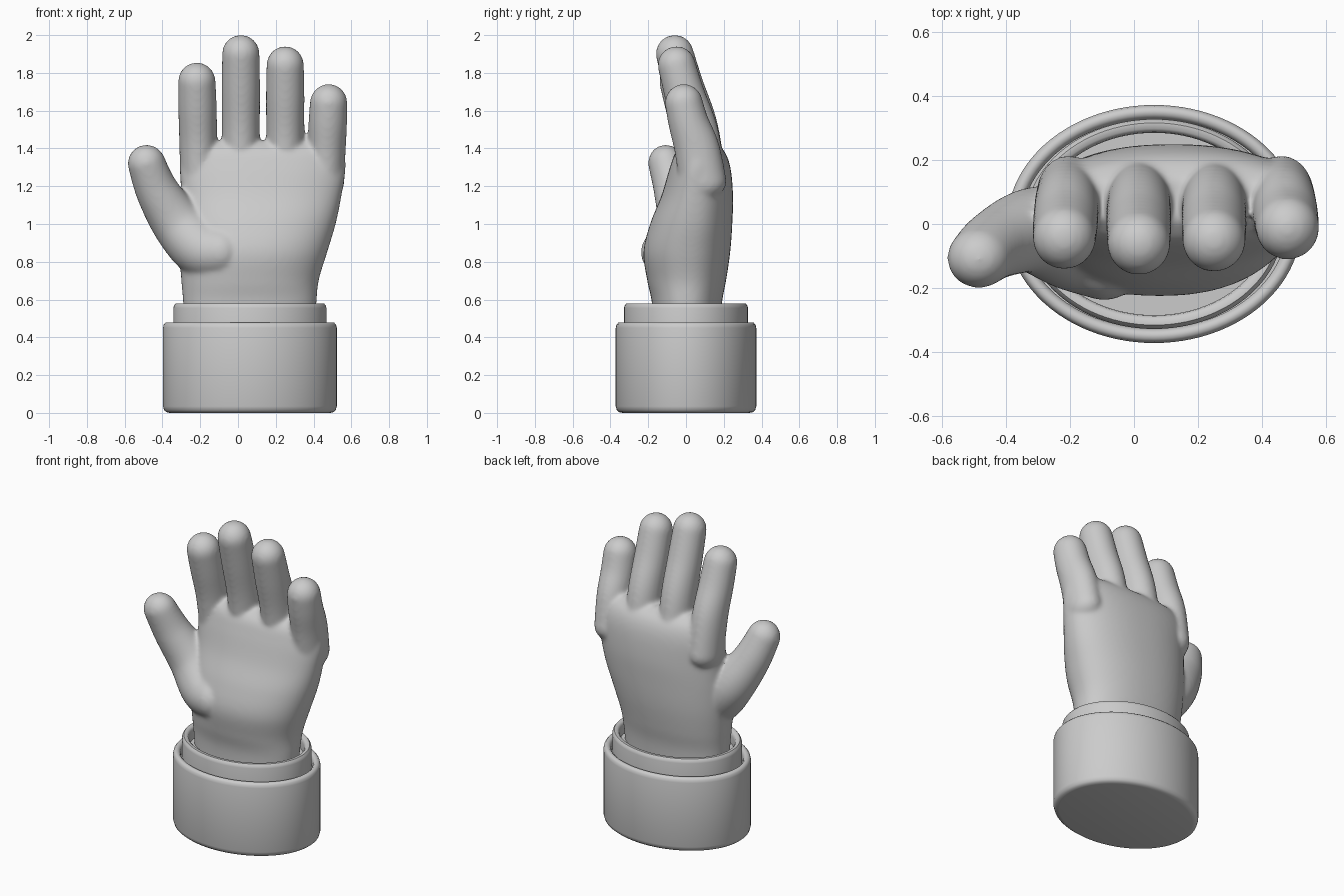
import bpy, bmesh, math
from mathutils import Vector

if "Cube" in bpy.data.objects:
    bpy.data.objects.remove(bpy.data.objects["Cube"])

grey = bpy.data.materials.new("soft grey")
grey.diffuse_color = (0.6, 0.6, 0.6, 1)
grey.use_nodes = True
grey.node_tree.nodes["Principled BSDF"].inputs["Base Color"].default_value = grey.diffuse_color


def spline(rows, steps=6):
    """Catmull-Rom resampling of rows of numbers."""
    out = []
    for i in range(len(rows) - 1):
        a, b = rows[max(i - 1, 0)], rows[i]
        c, d = rows[i + 1], rows[min(i + 2, len(rows) - 1)]
        for s in range(steps):
            t = s / steps
            out.append([0.5 * (2 * q + (r - p) * t + (2 * p - 5 * q + 4 * r - w) * t * t
                               + (3 * q - p - 3 * r + w) * t ** 3)
                        for p, q, r, w in zip(a, b, c, d)])
    return out + [list(rows[-1])]


def loft(bm, rings):
    """Skin a list of closed point loops and cap both ends."""
    loops = [[bm.verts.new(p) for p in ring] for ring in rings]
    n = len(loops[0])
    for lo, hi in zip(loops, loops[1:]):
        for i in range(n):
            j = (i + 1) % n
            bm.faces.new((lo[i], lo[j], hi[j], hi[i]))
    bm.faces.new(loops[0][::-1])
    bm.faces.new(loops[-1])


def finish(bm, name):
    bmesh.ops.recalc_face_normals(bm, faces=bm.faces)
    mesh = bpy.data.meshes.new(name)
    bm.to_mesh(mesh)
    bm.free()
    obj = bpy.data.objects.new(name, mesh)
    bpy.context.collection.objects.link(obj)
    mesh.materials.append(grey)
    bpy.ops.object.select_all(action='DESELECT')
    obj.select_set(True)
    bpy.context.view_layer.objects.active = obj
    return obj


def digit(bm, rows, n=32):
    """Round-ended tube along rows of x, y, z, width radius, depth radius."""
    pts = spline(rows)
    rings = []

    def ring(c, d, rx, ry):
        u = Vector((0, 1, 0)).cross(d).normalized()
        v = d.cross(u)
        rings.append([c + u * rx * math.cos(2 * math.pi * k / n)
                      + v * ry * math.sin(2 * math.pi * k / n) for k in range(n)])

    def dome(row, d, side, order):
        for k in order:
            a = k * math.pi / 2 / 8.15
            ring(Vector(row[:3]) + d * side * row[3] * math.sin(a), d,
                 row[3] * math.cos(a), row[4] * math.cos(a))

    cs = [Vector(p[:3]) for p in pts]
    dirs = [(cs[min(i + 1, len(cs) - 1)] - cs[max(i - 1, 0)]).normalized()
            for i in range(len(cs))]
    dome(pts[0], dirs[0], -1, range(8, 0, -1))
    for p, c, d in zip(pts, cs, dirs):
        ring(c, d, p[3], p[4])
    dome(pts[-1], dirs[-1], 1, range(1, 9))
    loft(bm, rings)


# Palm and wrist: z, left, right, middle y, front y, back y
palm = [(.42, -.28, .40, .0, -.175, .18), (.58, -.29, .415, .0, -.18, .19),
        (.70, -.30, .427, .01, -.205, .212), (.85, -.31, .472, .02, -.225, .234),
        (1.0, -.305, .517, .04, -.19, .245), (1.15, -.30, .548, .05, -.13, .249),
        (1.3, -.308, .57, .06, -.085, .235), (1.39, -.295, .555, .065, -.05, .2),
        (1.44, -.25, .5, .07, .01, .14)]
bm = bmesh.new()
rings = []
for z, x0, x1, ym, yf, yb in spline(palm):
    ring = []
    for k in range(64):
        a = 2 * math.pi * k / 64
        c, s = math.cos(a), math.sin(a)
        depth = yb - ym if s > 0 else ym - yf
        ring.append(((x0 + x1) / 2 + (x1 - x0) / 2 * math.copysign(abs(c) ** .9, c),
                     ym + depth * math.copysign(abs(s) ** .9, s), z))
    rings.append(ring)
loft(bm, rings)

# Four fingers: base x, tip x, tip y, tip height
for bx, tx, ty, top in ((-.205, -.218, -.042, 1.858), (.015, .015, -.06, 2.004),
                        (.25, .25, -.05, 1.944), (.462, .48, -.012, 1.744)):
    z = top - .102
    base = 1.22

    def at(t, y, rx, ry):
        return (bx + (tx - bx) * t, y, base + (z - base) * t, rx, ry)

    digit(bm, [at(0, .09, .1, .125), at(.42, .06 + ty * .15, .101, .12),
               at(.75, .02 + ty * .55, .102, .107), at(1, ty, .099, .1)])

# Thumb with its fleshy base
digit(bm, [(-.09, -.055, .85, .15, .185), (-.19, -.045, .87, .155, .165),
           (-.315, -.02, 1.0, .14, .135), (-.425, -.06, 1.17, .115, .11),
           (-.484, -.105, 1.32, .1, .095)])

hand = finish(bm, "hand")
remesh = hand.modifiers.new("merge", 'REMESH')
remesh.mode = 'VOXEL'
remesh.voxel_size = 0.011
remesh.use_smooth_shade = True
smooth = hand.modifiers.new("soften", 'SMOOTH')
smooth.factor = 0.5
smooth.iterations = 14


def cuff(name, rx, ry, profile, n=96):
    """Oval band; profile rows are inset from the rim and height."""
    bm = bmesh.new()
    loft(bm, [[(.063 + (rx - o) * math.cos(2 * math.pi * k / n),
                (ry - o) * math.sin(2 * math.pi * k / n), z) for k in range(n)]
              for o, z in profile])
    finish(bm, name)
    bpy.ops.object.shade_smooth_by_angle(angle=math.radians(50))


# Wide sleeve cuff with a rolled lip
cuff("outer_cuff", .46, .372,
     [(.035, 0), (.018, .004), (.006, .014), (0, .035), (0, .45), (.004, .467),
      (.014, .478), (.03, .478), (.041, .467), (.045, .452), (.045, .42)])
# Narrow inner cuff standing in the sleeve
cuff("inner_cuff", .405, .328,
     [(0, .4), (0, .555), (.003, .568), (.012, .579), (.03, .579),
      (.04, .568), (.043, .552), (.043, .5)])
